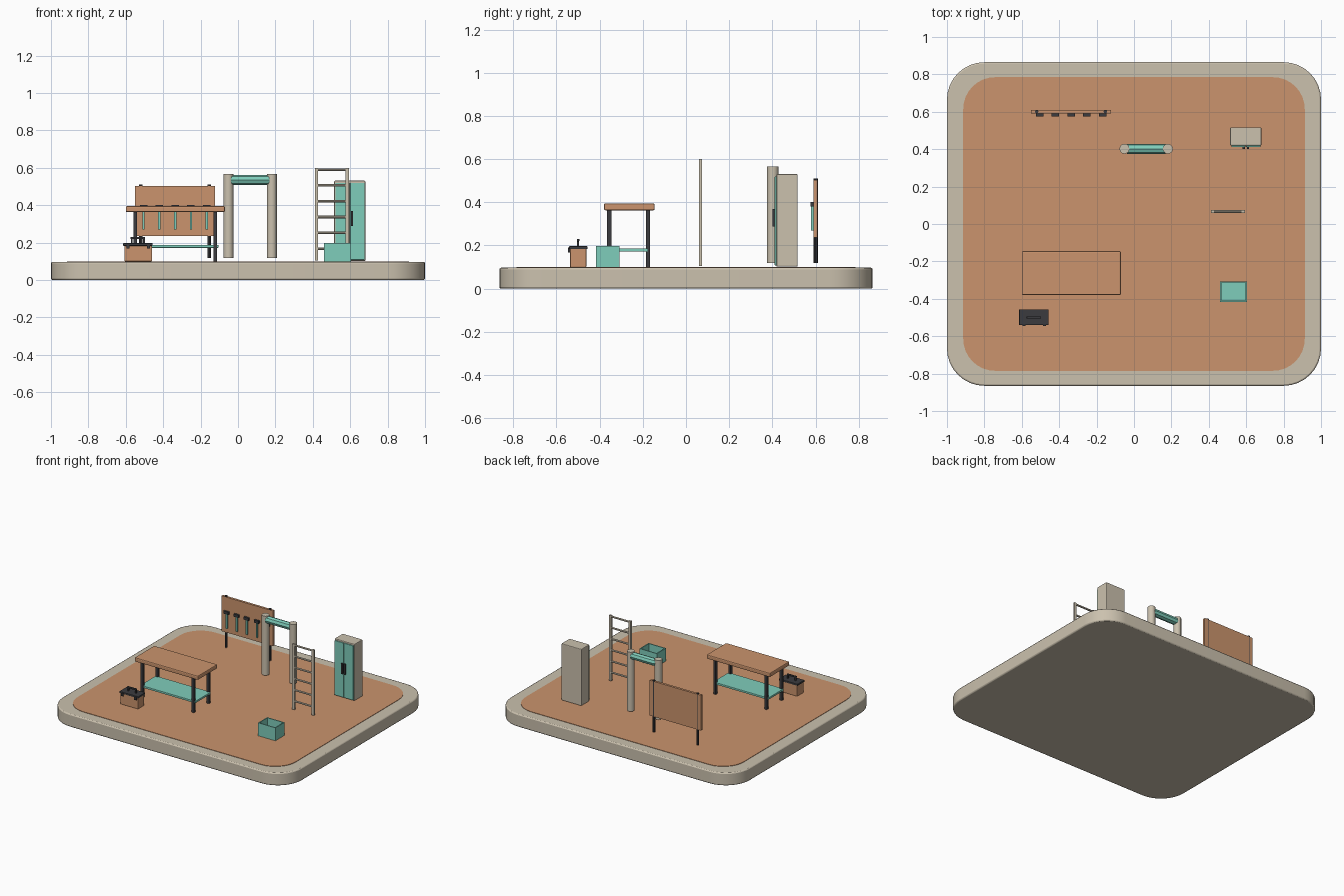
import bpy, bmesh
from math import cos, sin, pi
from mathutils import Vector

if "Cube" in bpy.data.objects:
    bpy.data.objects.remove(bpy.data.objects["Cube"])


def material(name, hexcode):
    """Flat material from an sRGB hex string."""
    srgb = [int(hexcode[i:i + 2], 16) / 255 for i in (0, 2, 4)]
    rgb = [c / 12.92 if c < 0.04 else ((c + 0.055) / 1.055) ** 2.4 for c in srgb]
    mat = bpy.data.materials.new(name)
    mat.use_nodes = True
    mat.diffuse_color = (*rgb, 1)
    bsdf = next(n for n in mat.node_tree.nodes if n.type == 'BSDF_PRINCIPLED')
    bsdf.inputs["Base Color"].default_value = (*rgb, 1)
    return mat


BEIGE = material("warm beige", "CBC1AE")
CLAY = material("clay orange", "CB946D")
TEAL = material("soft teal", "7FCDBB")
DARK = material("charcoal", "3B3B3E")


def finish(name, bm, mat, bevel=0, segments=2):
    mesh = bpy.data.meshes.new(name)
    bmesh.ops.recalc_face_normals(bm, faces=bm.faces)
    bm.to_mesh(mesh)
    bm.free()
    mesh.materials.append(mat)
    ob = bpy.data.objects.new(name, mesh)
    bpy.context.collection.objects.link(ob)
    if bevel:
        mod = ob.modifiers.new("Bevel", 'BEVEL')
        mod.width, mod.segments = bevel, segments
        mod.limit_method = 'ANGLE'
        mod.angle_limit = 0.8
    return ob


def box(name, x, y, z, mat, bevel=0):
    """Box from (min, max) ranges on each axis."""
    bm = bmesh.new()
    bmesh.ops.create_cube(bm, size=1)
    for v in bm.verts:
        v.co = Vector([(r[0] + r[1]) / 2 + c * (r[1] - r[0])
                       for r, c in zip((x, y, z), v.co)])
    return finish(name, bm, mat, bevel)


def rod(name, start, end, radius, mat, sides=12):
    """Cylinder between two points."""
    a, b = Vector(start), Vector(end)
    bm = bmesh.new()
    bmesh.ops.create_cone(bm, cap_ends=True, segments=sides, radius1=radius,
                          radius2=radius, depth=(b - a).length)
    turn = (b - a).to_track_quat('Z', 'Y')
    for v in bm.verts:
        v.co = turn @ v.co + (a + b) / 2
    return finish(name, bm, mat)


def slab(name, hx, hy, radius, z0, z1, mat, bevel=0, steps=8):
    """Rounded rectangle plate."""
    bm = bmesh.new()
    ring = []
    for q, (sx, sy) in enumerate(((1, 1), (-1, 1), (-1, -1), (1, -1))):
        for i in range(steps + 1):
            t = (q + i / steps) * pi / 2
            ring.append(bm.verts.new((sx * (hx - radius) + radius * cos(t),
                                      sy * (hy - radius) + radius * sin(t), z0)))
    face = bm.faces.new(ring)
    top = bmesh.ops.extrude_face_region(bm, geom=[face])["geom"]
    for v in top:
        if isinstance(v, bmesh.types.BMVert):
            v.co.z = z1
    return finish(name, bm, mat, bevel)


# Ground: rounded plinth with an inlaid floor
slab("plinth", 1, 0.865, 0.2, 0, 0.097, BEIGE, 0.008)
slab("floor_inlay", 0.913, 0.785, 0.17, 0.09, 0.1, CLAY)

# Workbench
box("bench_top", (-0.6, -0.07), (-0.38, -0.145), (0.363, 0.395), CLAY, 0.007)
box("bench_shelf", (-0.565, -0.105), (-0.36, -0.175), (0.172, 0.187), TEAL, 0.002)
for side, x in (("right", -0.55), ("left", -0.122)):
    for end, y in (("front", -0.356), ("back", -0.176)):
        box(f"bench_leg_{end}_{side}", (x - 0.01, x + 0.01),
            (y - 0.01, y + 0.01), (0.1, 0.365), DARK)

# Toolbox with lid, handle and latches
box("toolbox_body", (-0.607, -0.46), (-0.537, -0.462), (0.1, 0.186), CLAY, 0.003)
box("toolbox_lid", (-0.614, -0.456), (-0.541, -0.456), (0.183, 0.197), DARK, 0.003)
for side, x in (("right", -0.568), ("left", -0.503)):
    box(f"toolbox_handle_post_{side}", (x - 0.005, x + 0.005),
        (-0.505, -0.495), (0.195, 0.227), DARK)
box("toolbox_handle_bar", (-0.574, -0.497), (-0.506, -0.494), (0.219, 0.23), DARK, 0.002)
for side, x in (("right", -0.588), ("left", -0.478)):
    box(f"toolbox_latch_{side}", (x - 0.008, x + 0.008),
        (-0.546, -0.535), (0.168, 0.19), DARK)

# Open crate: the top face is inset and pushed down
bm = bmesh.new()
bmesh.ops.create_cube(bm, size=1)
for v in bm.verts:
    v.co = Vector((0.532 + v.co.x * 0.145, -0.362 + v.co.y * 0.11, 0.149 + v.co.z * 0.098))
bm.faces.ensure_lookup_table()
lid = max(bm.faces, key=lambda f: f.calc_center_median().z)
bmesh.ops.inset_individual(bm, faces=[lid], thickness=0.01)
floor = bmesh.ops.extrude_discrete_faces(bm, faces=[lid])["faces"][0]
for v in floor.verts:
    v.co.z -= 0.085
finish("crate", bm, TEAL)

# Free-standing ladder
for side, x in (("right", 0.42), ("left", 0.584)):
    box(f"ladder_rail_{side}", (x - 0.009, x + 0.009), (0.06, 0.074), (0.105, 0.6), BEIGE)
for i in range(6):
    z = 0.168 + i * 0.0845
    rod(f"ladder_rung_{i + 1}", (0.42, 0.067, z), (0.584, 0.067, z), 0.007, BEIGE, 8)

# Two-post frame with a thick padded crossbar
for side, x in (("right", -0.051), ("left", 0.181)):
    rod(f"frame_post_{side}", (x, 0.402, 0.118), (x, 0.402, 0.566), 0.027, BEIGE)
rod("frame_crossbar", (-0.037, 0.402, 0.534), (0.168, 0.402, 0.534), 0.027, TEAL, 8)

# Two-door cabinet
box("cabinet_body", (0.514, 0.681), (0.419, 0.517), (0.102, 0.531), BEIGE, 0.005)
for side, x, grip in (("right", (0.52, 0.595), 0.587), ("left", (0.6, 0.676), 0.61)):
    box(f"cabinet_door_{side}", x, (0.411, 0.42), (0.108, 0.52), TEAL, 0.002)
    box(f"cabinet_handle_{side}", (grip - 0.006, grip + 0.006),
        (0.4, 0.412), (0.288, 0.368), DARK)

# Tool board on two posts
box("tool_board", (-0.551, -0.122), (0.591, 0.609), (0.236, 0.503), CLAY)
for side, x in (("right", -0.52), ("left", -0.153)):
    rod(f"board_post_{side}", (x, 0.601, 0.118), (x, 0.601, 0.51), 0.0095, DARK, 8)

# Row of hammers hanging on the board
for i in range(5):
    x = -0.505 + i * 0.0845
    box(f"hammer_handle_{i + 1}", (x - 0.006, x + 0.006), (0.58, 0.592), (0.27, 0.385), TEAL)
    box(f"hammer_head_{i + 1}", (x - 0.02, x + 0.02), (0.576, 0.592), (0.381, 0.401), DARK)

# Soft shading on the round parts
bpy.ops.object.select_all(action='DESELECT')
for ob in bpy.data.objects:
    if ob.name == "plinth" or ob.name.startswith(("ladder_rung", "frame_post", "board_post")):
        ob.select_set(True)
        bpy.context.view_layer.objects.active = ob
bpy.ops.object.shade_smooth_by_angle(angle=0.6)
